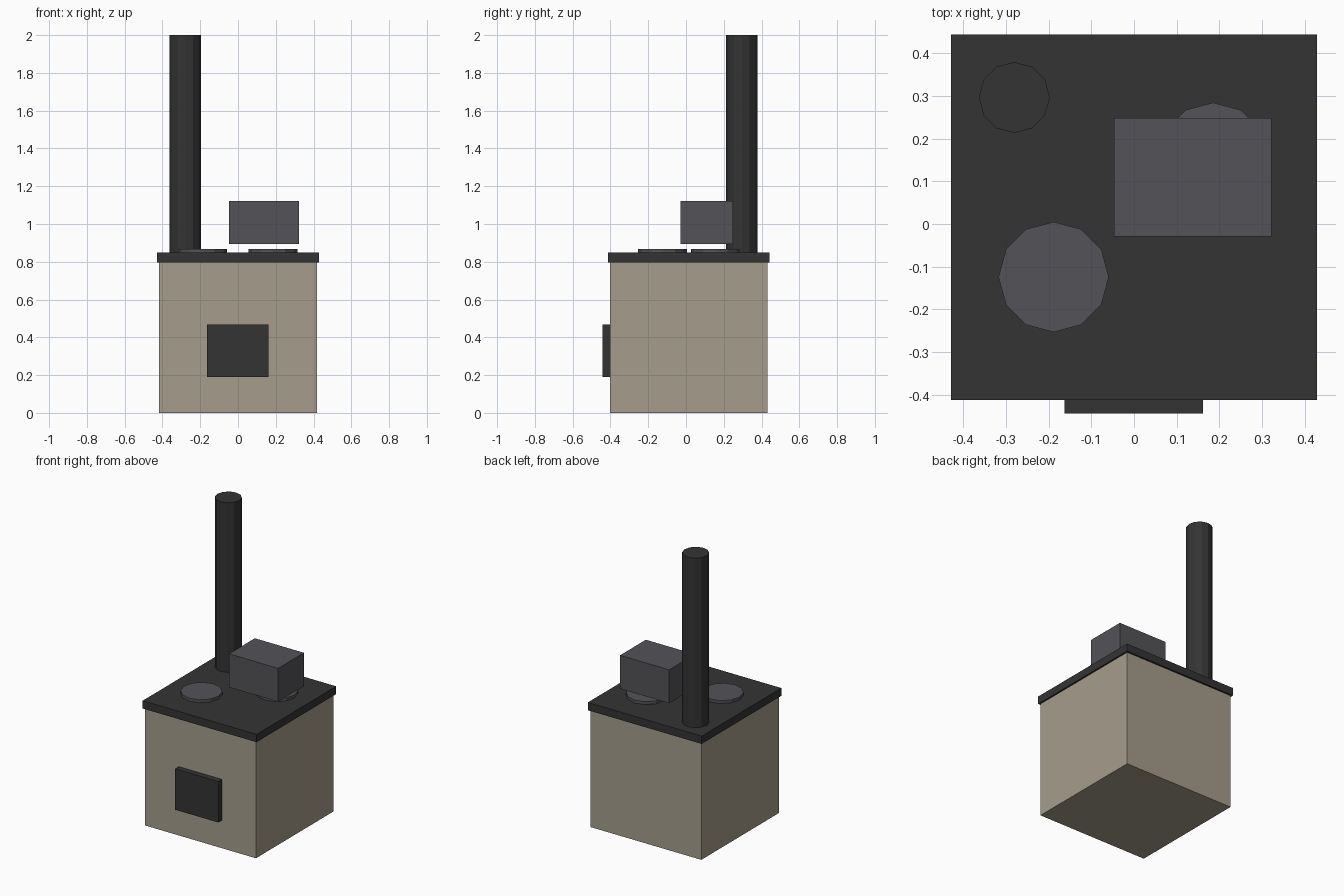
import bpy
from mathutils import Matrix, Vector

if "Cube" in bpy.data.objects:
    bpy.data.objects.remove(bpy.data.objects["Cube"])


def material(name, rgb):
    m = bpy.data.materials.new(name)
    m.diffuse_color = (*rgb, 1.0)
    m.use_nodes = True
    m.node_tree.nodes["Principled BSDF"].inputs["Base Color"].default_value = m.diffuse_color
    return m


clay = material("clay_beige", (0.381, 0.337, 0.262))
iron = material("dark_iron", (0.034, 0.034, 0.034))
steel = material("grey_steel", (0.087, 0.084, 0.095))


def finish(name, mat):
    ob = bpy.context.object
    ob.name = ob.data.name = name
    ob.data.materials.append(mat)
    return ob


def box(name, mat, x, y, z):
    """Box from (min, max) ranges."""
    bpy.ops.mesh.primitive_cube_add(size=1)
    ob = finish(name, mat)
    size = [r[1] - r[0] for r in (x, y, z)]
    centre = Vector([(r[0] + r[1]) / 2 for r in (x, y, z)])
    ob.data.transform(Matrix.Translation(centre) @ Matrix.Diagonal((*size, 1)))
    return ob


def cylinder(name, mat, x, y, radius, z0, z1):
    """Flat-sided twelve-gon cylinder from z0 to z1."""
    bpy.ops.mesh.primitive_cylinder_add(
        vertices=12, radius=radius, depth=z1 - z0, location=(x, y, (z0 + z1) / 2))
    return finish(name, mat)


# Stove body, overhanging top plate and front door
box("stove_body", clay, (-0.417, 0.417), (-0.403, 0.431), (0.0, 0.797))
box("top_plate", iron, (-0.428, 0.428), (-0.412, 0.443), (0.795, 0.848))
box("fire_door", iron, (-0.163, 0.162), (-0.443, -0.401), (0.19, 0.468))

# Two hot plates
cylinder("hot_plate_front", steel, -0.188, -0.124, 0.129, 0.846, 0.868)
cylinder("hot_plate_back", steel, 0.185, 0.155, 0.129, 0.846, 0.868)

# Cooking pot held above the back hot plate
box("pot", steel, (-0.047, 0.322), (-0.029, 0.248), (0.895, 1.122))

# Chimney pipe
cylinder("chimney_pipe", iron, -0.28, 0.296, 0.083, 0.846, 2.0)
